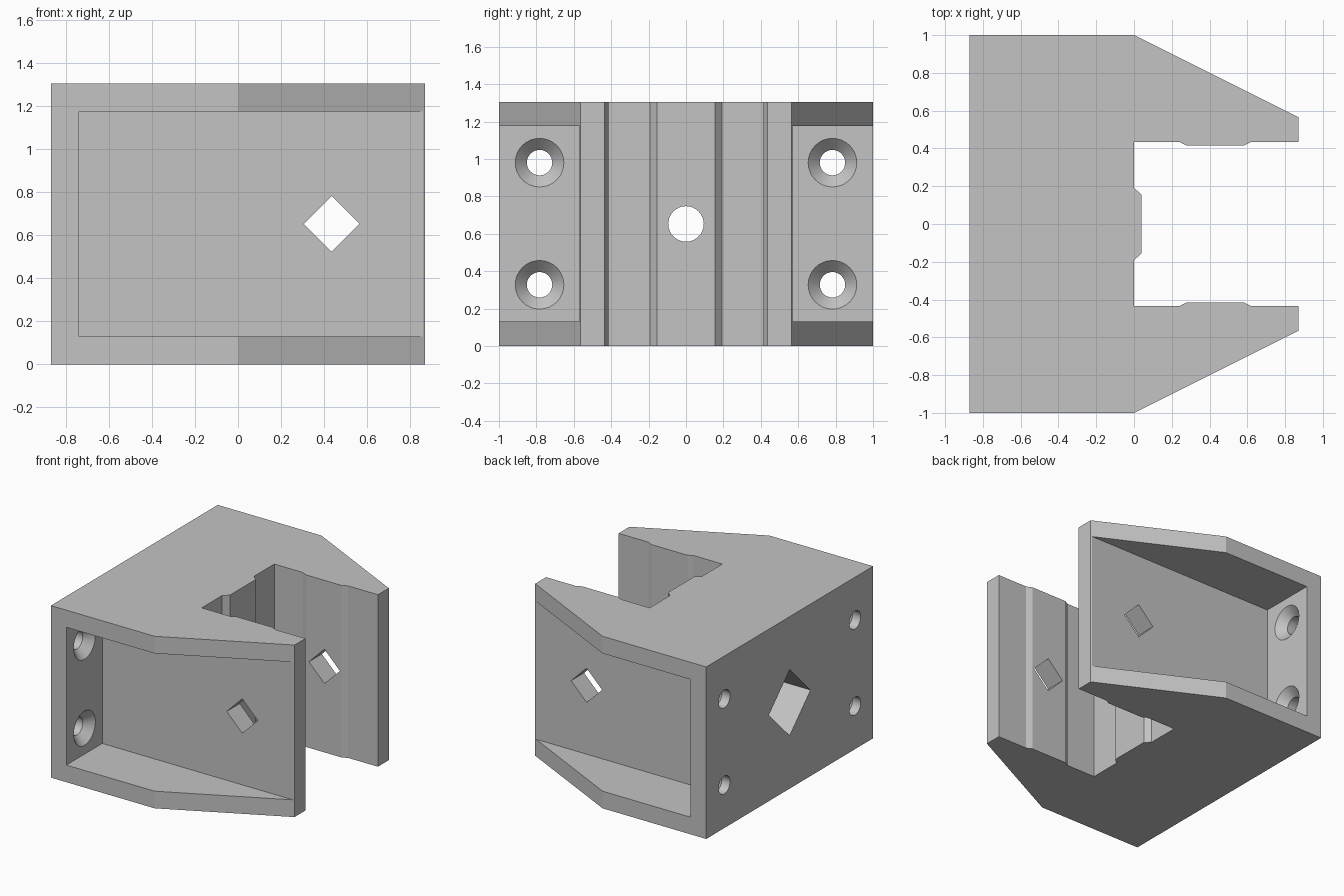
import bpy, bmesh, math
from mathutils import Matrix, Vector

if "Cube" in bpy.data.objects:
    bpy.data.objects.remove(bpy.data.objects["Cube"])

H = 1.305
MID = H / 2

grey = bpy.data.materials.new("light grey")
grey.diffuse_color = (0.55, 0.55, 0.55, 1)
grey.use_nodes = True
grey.node_tree.nodes["Principled BSDF"].inputs["Base Color"].default_value = grey.diffuse_color


def finish(name, bm):
    bmesh.ops.recalc_face_normals(bm, faces=bm.faces)
    me = bpy.data.meshes.new(name)
    bm.to_mesh(me)
    bm.free()
    me.materials.append(grey)
    ob = bpy.data.objects.new(name, me)
    bpy.context.collection.objects.link(ob)
    return ob


def box(name, lo, hi):
    bm = bmesh.new()
    lo, hi = Vector(lo), Vector(hi)
    bmesh.ops.create_cube(bm, size=1, matrix=Matrix.Translation((lo + hi) / 2)
                          @ Matrix.Diagonal((*(hi - lo), 1)))
    return finish(name, bm)


def lathe(name, profile, origin, axis, sides):
    """Rings of (distance, radius) along the x or y axis, capped at both ends."""
    bm = bmesh.new()
    rings = []
    for d, r in profile:
        ring = []
        for i in range(sides):
            a = math.tau * i / sides
            u, v = r * math.cos(a), r * math.sin(a)
            p = (d, u, v) if axis == "x" else (u, d, v)
            ring.append(bm.verts.new(Vector(origin) + Vector(p)))
        rings.append(ring)
    for a, b in zip(rings, rings[1:]):
        for i in range(sides):
            j = (i + 1) % sides
            bm.faces.new((a[i], a[j], b[j], b[i]))
    bm.faces.new(rings[0])
    bm.faces.new(rings[-1])
    return finish(name, bm)


# Bracket body: mirrored plan outline, extruded upward
half = [(-0.87, 1), (0, 1), (0.87, 0.565), (0.87, 0.435), (0.62, 0.435),
        (0.58, 0.415), (0.28, 0.415), (0.24, 0.435), (0, 0.435),
        (0, 0.192), (0.04, 0.155)]
outline = half + [(x, -y) for x, y in reversed(half)]
bm = bmesh.new()
base = bm.faces.new([bm.verts.new((x, y, 0)) for x, y in outline])
top = bmesh.ops.extrude_face_region(bm, geom=[base])["geom"]
bmesh.ops.translate(bm, vec=(0, 0, H),
                    verts=[g for g in top if isinstance(g, bmesh.types.BMVert)])
body = finish("bracket_body", bm)

cutters = []
for s in (-1, 1):
    # Side pocket
    y0, y1 = sorted((s * 0.57, s * 1.2))
    cutters.append(box("side_pocket_cutter", (-0.74, y0, 0.13), (1.1, y1, 1.175)))
    # Countersunk screw holes
    for z in (0.327, 0.98):
        cutters.append(lathe("screw_hole_cutter",
                             [(-1, 0.068), (-0.802, 0.068), (-0.74, 0.13), (-0.72, 0.13)],
                             (0, s * 0.783, z), "x", 32))
# Square cross hole through both arms
cutters.append(lathe("cross_hole_cutter", [(-1.2, 0.13), (1.2, 0.13)],
                     (0.435, 0, MID), "y", 4))
# Square rear socket, then round hole into the channel
cutters.append(lathe("rear_socket_cutter", [(-1, 0.25), (-0.435, 0.25)],
                     (0, 0, MID), "x", 4))
cutters.append(lathe("centre_hole_cutter", [(-0.6, 0.095), (0.2, 0.095)],
                     (0, 0, MID), "x", 32))

bpy.context.view_layer.objects.active = body
body.select_set(True)
for c in cutters:
    mod = body.modifiers.new(c.name, "BOOLEAN")
    mod.operation = "DIFFERENCE"
    mod.solver = "EXACT"
    mod.object = c
    bpy.ops.object.modifier_apply(modifier=mod.name)
for c in cutters:
    bpy.data.objects.remove(c)

bpy.ops.object.shade_smooth_by_angle(angle=math.radians(25))
